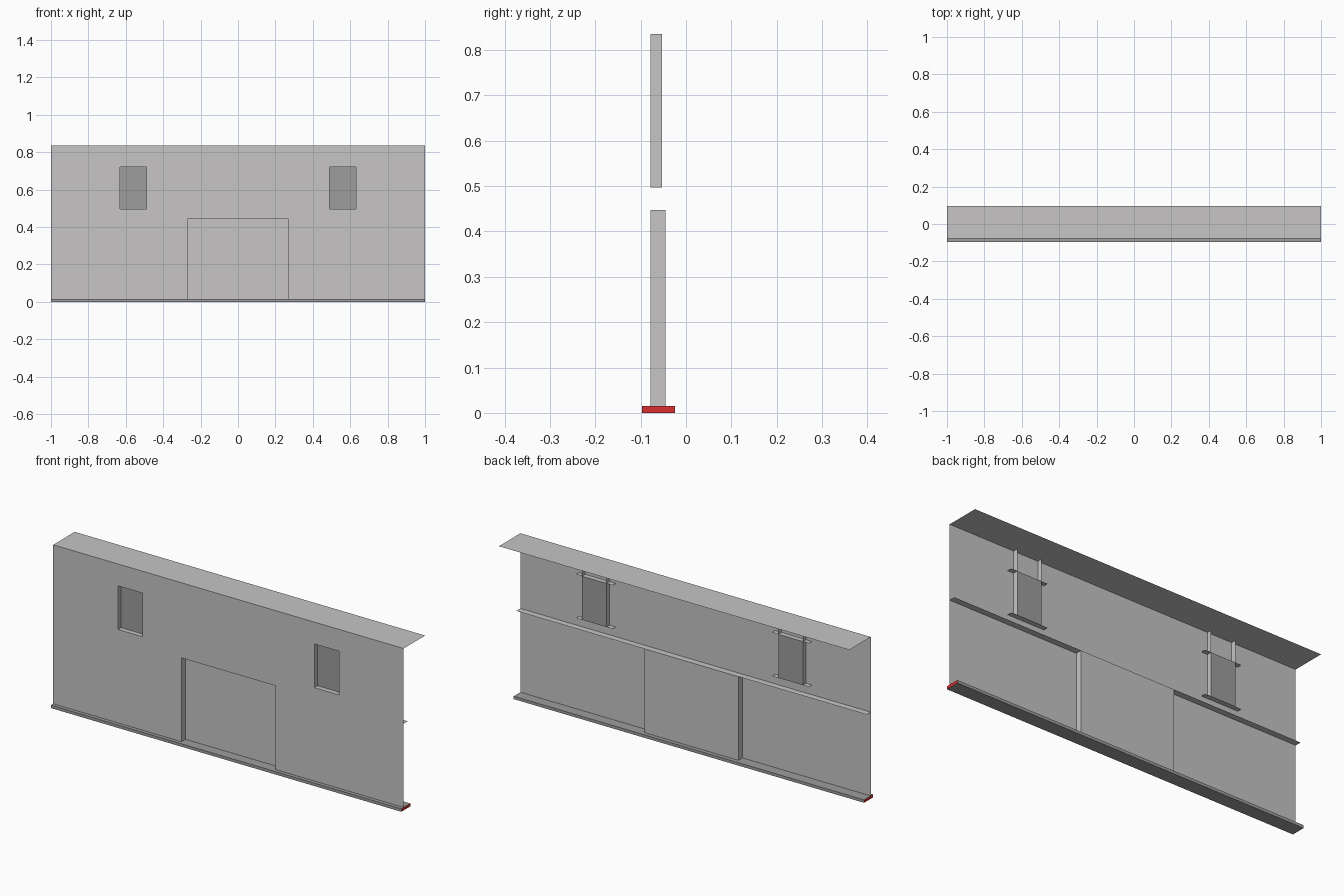
import bpy, bmesh, math

if "Cube" in bpy.data.objects:
    bpy.data.objects.remove(bpy.data.objects["Cube"])

def material(name, rgb):
    m = bpy.data.materials.new(name)
    m.diffuse_color = (*rgb, 1)
    m.use_nodes = True
    m.node_tree.nodes["Principled BSDF"].inputs["Base Color"].default_value = m.diffuse_color
    return m

LIGHT = material("light_grey", (0.57, 0.56, 0.565))
DARK = material("dark_grey", (0.34, 0.34, 0.34))
RED = material("red", (0.68, 0.03, 0.03))

def finish(bm, name, *mats):
    me = bpy.data.meshes.new(name)
    bm.to_mesh(me)
    bm.free()
    for m in mats:
        me.materials.append(m)
    ob = bpy.data.objects.new(name, me)
    bpy.context.collection.objects.link(ob)
    return ob

def sheet(name, x, y, z, mat):
    """Flat rectangle; the axis given as a single number is its plane."""
    bm = bmesh.new()
    if not isinstance(x, tuple):
        pts = [(x, y[i], z[j]) for i, j in ((0, 0), (1, 0), (1, 1), (0, 1))]
    elif not isinstance(y, tuple):
        pts = [(x[i], y, z[j]) for i, j in ((0, 0), (1, 0), (1, 1), (0, 1))]
    else:
        pts = [(x[i], y[j], z) for i, j in ((0, 0), (1, 0), (1, 1), (0, 1))]
    bm.faces.new([bm.verts.new(p) for p in pts])
    return finish(bm, name, mat)

FRONT, WIN_Y, DOOR_Y = -0.078, -0.053, -0.045
BASE, DOOR_TOP, SILL, HEAD, TOP = 0.015, 0.447, 0.497, 0.722, 0.835
DOOR_X, WIN_IN, WIN_OUT = 0.268, 0.49, 0.63

# front wall: grid of cells leaving out door and window openings
xs = [-1, -WIN_OUT, -WIN_IN, -DOOR_X, DOOR_X, WIN_IN, WIN_OUT, 1]
zs = [BASE, DOOR_TOP, SILL, HEAD, TOP]
openings = {(3, 0), (1, 2), (5, 2)}
bm = bmesh.new()
v = [[bm.verts.new((x, FRONT, z)) for z in zs] for x in xs]
for i in range(len(xs) - 1):
    for j in range(len(zs) - 1):
        if (i, j) not in openings:
            bm.faces.new((v[i][j], v[i + 1][j], v[i + 1][j + 1], v[i][j + 1]))
finish(bm, "front_wall", LIGHT)

# roof sheet and full-width ledge over the door
sheet("roof", (-1, 1), (FRONT, 0.097), TOP, LIGHT)
sheet("ledge", (-1, 1), (FRONT, DOOR_Y), DOOR_TOP, LIGHT)

# recessed door with side reveals
sheet("door", (-DOOR_X, DOOR_X), DOOR_Y, (BASE, DOOR_TOP), LIGHT)
for s in (-1, 1):
    sheet("door_jamb", s * DOOR_X, (FRONT, DOOR_Y), (BASE, DOOR_TOP), LIGHT)

# recessed windows: pane, tall side strips, wide sill and head strips
for s in (-1, 1):
    lo, hi = sorted((s * WIN_IN, s * WIN_OUT))
    sheet("window_pane", (lo, hi), WIN_Y, (SILL, HEAD), DARK)
    for x in (lo, hi):
        sheet("window_jamb", x, (FRONT, WIN_Y), (SILL, TOP), LIGHT)
    for z in (SILL, HEAD):
        sheet("window_ledge", (lo - 0.035, hi + 0.035), (FRONT, WIN_Y), z, LIGHT)

# base plinth with red ends
bm = bmesh.new()
bmesh.ops.create_cube(bm, size=1)
for vert in bm.verts:
    vert.co = (vert.co.x * 2, vert.co.y * 0.073 - 0.0605, (vert.co.z + 0.5) * BASE)
bm.normal_update()
for f in bm.faces:
    f.material_index = 1 if abs(f.normal.x) > 0.5 else 0
finish(bm, "base_plinth", DARK, RED)
